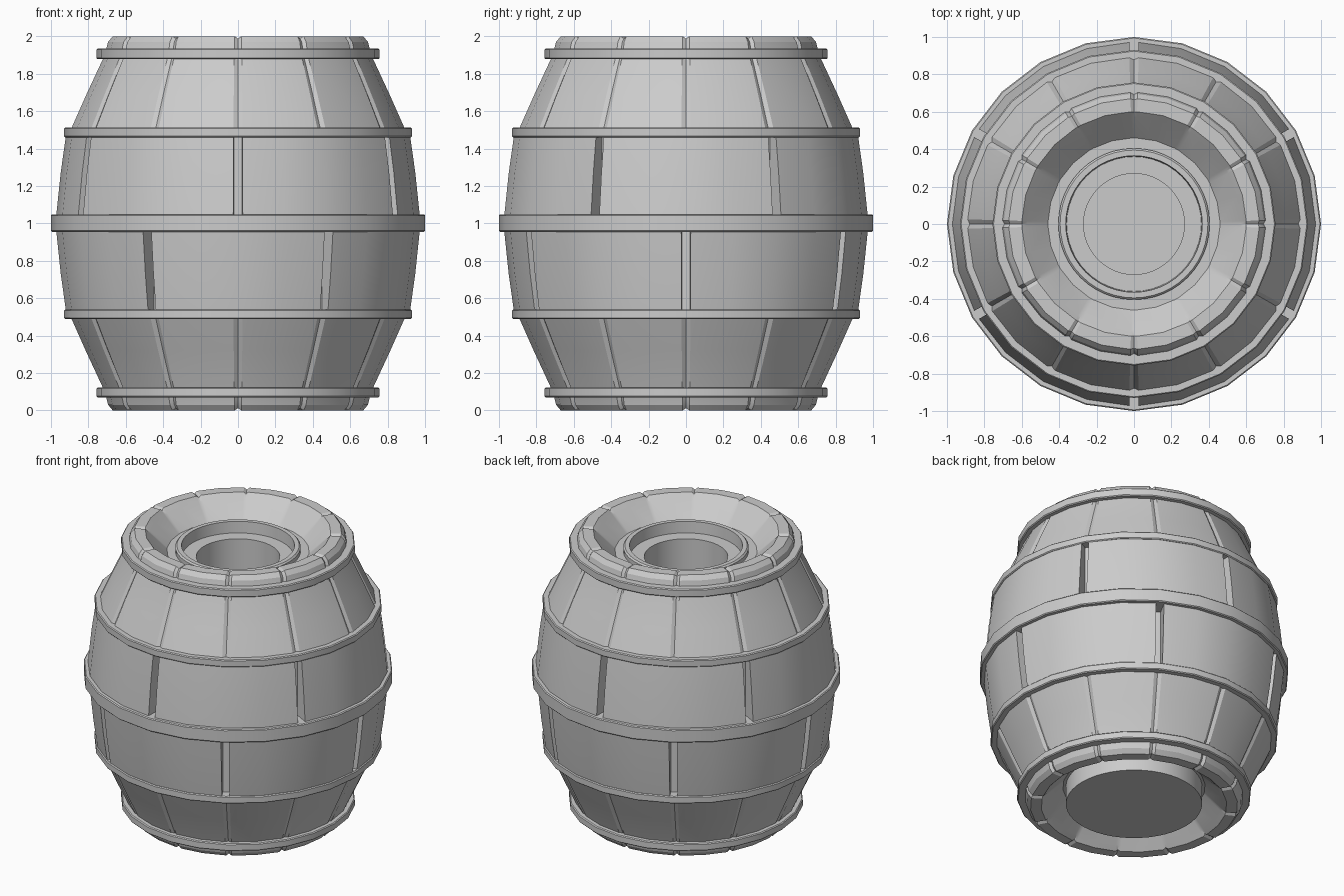
import bpy, bmesh
from math import radians, cos, sin

if "Cube" in bpy.data.objects:
    bpy.data.objects.remove(bpy.data.objects["Cube"])


def finish(name, bm):
    bmesh.ops.remove_doubles(bm, verts=bm.verts, dist=1e-5)
    bmesh.ops.recalc_face_normals(bm, faces=bm.faces)
    mesh = bpy.data.meshes.new(name)
    bm.to_mesh(mesh)
    bm.free()
    ob = bpy.data.objects.new(name, mesh)
    bpy.context.collection.objects.link(ob)
    bpy.ops.object.select_all(action='DESELECT')
    bpy.context.view_layer.objects.active = ob
    ob.select_set(True)
    bpy.ops.object.shade_smooth_by_angle(angle=radians(25))
    return ob


def sweep(bm, profile, angles, full=True, loop=True, dips=None):
    """Turn a (radius, z) profile through the angles; dips sink points at every 30 degrees."""
    rings = []
    for a in angles:
        ring = []
        for i, (r, z) in enumerate(profile):
            if dips and a % 30 == 0:
                r, z = r - dips[i][0], z - dips[i][1]
            ring.append(bm.verts.new((r * cos(radians(a)), r * sin(radians(a)), z)))
        rings.append(ring)
    n, m = len(rings), len(profile)
    for i in range(n if full else n - 1):
        p, q = rings[i], rings[(i + 1) % n]
        for j in range(m if loop else m - 1):
            k = (j + 1) % m
            bm.faces.new((p[j], q[j], q[k], p[k]))
    if not full:
        bm.faces.new(rings[0])
        bm.faces.new(rings[-1])


ROUND = [15 * i for i in range(24)]
GROOVED = sorted(ROUND + [30 * i + d for i in range(12) for d in (-1.6, 1.6)])

# barrel body: rolled rim, grooved staves and recessed core, mirrored about z = 1
half = [(.40, 1.86, 0, 0), (.46, 1.86, 0, 0), (.57, 1.97, 0, .004), (.60, 2.0, 0, .012),
        (.67, 2.0, .006, .012), (.695, 1.97, .012, .004), (.705, 1.93, .012, 0),
        (.722, 1.88, .012, 0), (.815, 1.68, .012, 0), (.895, 1.50, .012, 0), (.86, 1.48, 0, 0)]
half += [(r, 2 - z, dr, -dz) for r, z, dr, dz in reversed(half)]
bm = bmesh.new()
sweep(bm, [p[:2] for p in half], GROOVED, loop=False, dips=[p[2:] for p in half])
finish("barrel_body", bm)

# hoops: (radius, bottom, top, inner radius)
for name, r, z0, z1, ri in (("bottom_hoop", .757, .07, .122, .68), ("lower_hoop", .93, .488, .54, .85),
                            ("middle_hoop", 1.0, .955, 1.048, .85), ("upper_hoop", .93, 1.46, 1.512, .85),
                            ("top_hoop", .757, 1.878, 1.935, .68)):
    b = .006
    bm = bmesh.new()
    sweep(bm, [(ri, z0), (r - b, z0), (r, z0 + b), (r, z1 - b), (r - b, z1), (ri, z1)], ROUND)
    finish(name, bm)

# two rows of six panels, with the gaps staggered
upper = [(.85, 1.04), (.972, 1.04), (.948, 1.27), (.92, 1.47), (.85, 1.47)]
lower = [(r, 2 - z) for r, z in upper]
for name, prof, start in (("upper_panels", upper, 30), ("lower_panels", lower, 0)):
    bm = bmesh.new()
    for i in range(6):
        s = start + 60 * i
        sweep(bm, prof, [s + d for d in (1.5, 15, 30, 45, 58.5)], full=False)
    finish(name, bm)

# stepped socket in the top, with a deep hole
bm = bmesh.new()
sweep(bm, [(.405, 1.82), (.405, 1.89), (.395, 1.9), (.365, 1.9), (.36, 1.82), (.27, 1.82), (.27, 1.4), (0, 1.4)],
      [7.5 * i for i in range(48)], loop=False)
finish("top_socket", bm)

# plug in the bottom
bm = bmesh.new()
sweep(bm, [(.44, .2), (.44, .012), (0, .012)], [7.5 * i for i in range(48)], loop=False)
finish("bottom_plug", bm)
